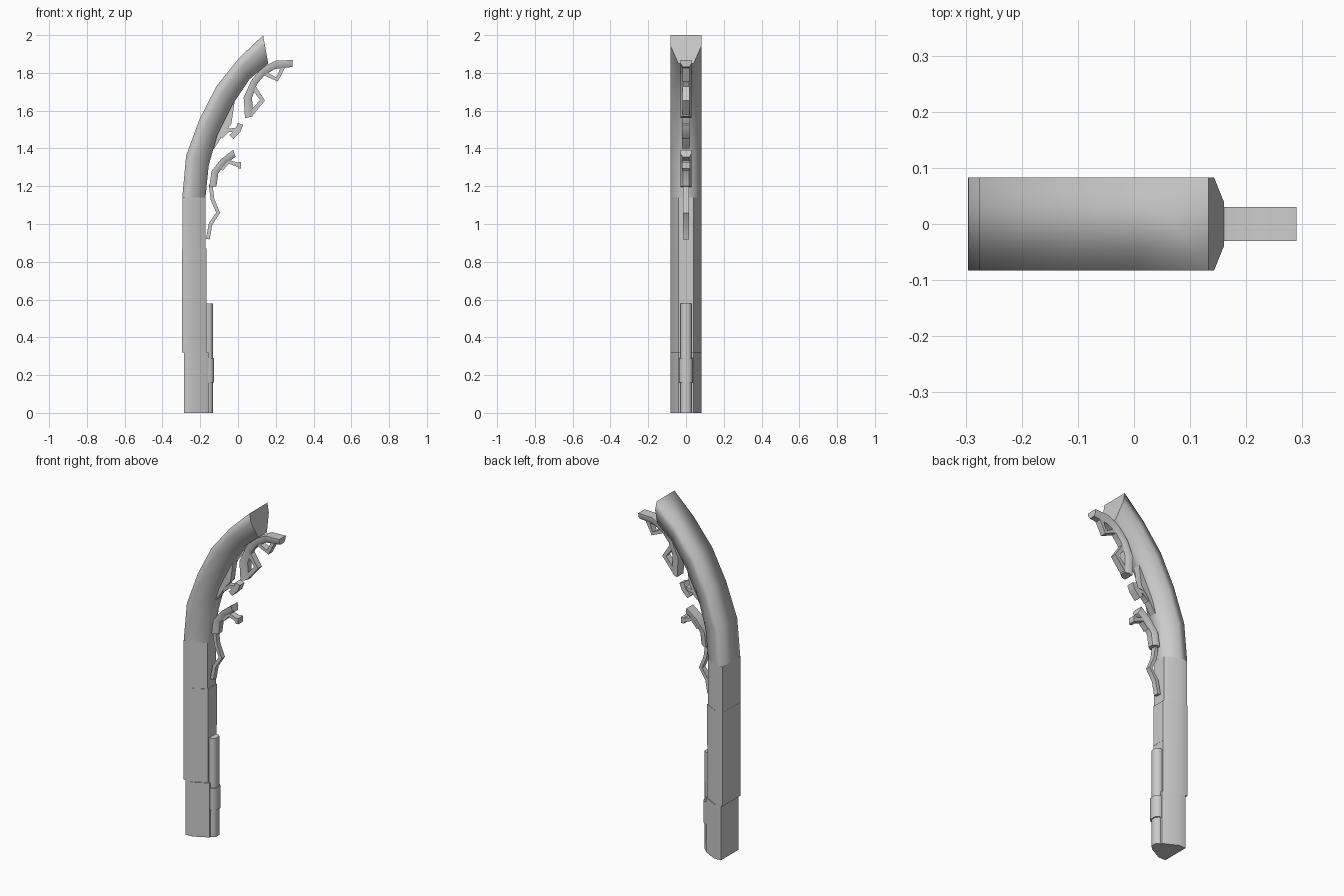
import bpy, bmesh, math
from mathutils import Vector

cube = bpy.data.objects.get("Cube")
if cube:
    bpy.data.objects.remove(cube, do_unlink=True)

stone = bpy.data.materials.new("grey_stone")
stone.use_nodes = True
GREY = (0.6, 0.6, 0.6, 1)
stone.diffuse_color = GREY
stone.node_tree.nodes["Principled BSDF"].inputs["Base Color"].default_value = GREY

# Cross-sections: (depth from outer to inner edge, half width)
PIER = [(0, .083), (.36, .083), (1, .04)]
BAND = [(0, .03), (.5, .03), (1, .017)]
ROD = [(0, .03), (.6, .03), (1, .016)]


def slab(half):
    return [(0, half), (1, half)]


def loft(name, outer, inner, section, round_corners=False):
    """Sweep a symmetric section along paired outer and inner (x, z) edges."""
    ring = [(t, -w) for t, w in section] + [(t, w) for t, w in reversed(section)]
    bm = bmesh.new()
    rows = []
    for o, i in zip(outer, inner):
        o, i = Vector(o), Vector(i)
        row = []
        for t, y in ring:
            p = o.lerp(i, t)
            row.append(bm.verts.new((p.x, y, p.y)))
        rows.append(row)
    n = len(ring)
    for a, b in zip(rows, rows[1:]):
        for k in range(n):
            bm.faces.new((a[k], a[(k + 1) % n], b[(k + 1) % n], b[k]))
    caps = [bm.faces.new(rows[0]), bm.faces.new(rows[-1])]
    bmesh.ops.recalc_face_normals(bm, faces=bm.faces)
    if round_corners:
        for f in bm.faces:
            f.smooth = f not in caps
        for f in caps:
            for e in f.edges:
                e.smooth = False
    mesh = bpy.data.meshes.new(name)
    bm.to_mesh(mesh)
    bm.free()
    mesh.materials.append(stone)
    obj = bpy.data.objects.new(name, mesh)
    bpy.context.collection.objects.link(obj)
    if not round_corners:
        bpy.ops.object.select_all(action='DESELECT')
        obj.select_set(True)
        bpy.context.view_layer.objects.active = obj
        bpy.ops.object.shade_smooth_by_angle(angle=math.radians(50))
    return obj


def upright(name, x0, x1, z0, z1, section):
    return loft(name, [(x0, z0), (x0, z1)], [(x1, z0), (x1, z1)], section)


def bar(name, path, width, section):
    """Bar of even width following a centre line."""
    pts = [Vector(p) for p in path]
    left, right = [], []
    for k, p in enumerate(pts):
        d = (pts[min(k + 1, len(pts) - 1)] - pts[max(k - 1, 0)]).normalized()
        side = Vector((-d.y, d.x)) * width / 2
        left.append(p + side)
        right.append(p - side)
    return loft(name, left, right, section)


# Pier
upright("pier_base", -.285, -.157, 0, .32, PIER)
upright("pier_lower", -.296, -.167, .32, .63, PIER)
upright("pier_middle", -.296, -.166, .63, .87, PIER)
upright("pier_upper", -.295, -.172, .87, 1.14, PIER)

# Curved arch rib
loft("arch_rib",
     [(-.295, 1.14), (-.275, 1.36), (-.204, 1.555), (-.114, 1.73), (.007, 1.88), (.133, 2)],
     [(-.172, 1.14), (-.155, 1.31), (-.11, 1.47), (-.03, 1.63), (.06, 1.765), (.16, 1.85)],
     PIER, True)

# Attached shaft on the inner face
upright("inner_shaft", -.17, -.133, 0, .58, ROD)
upright("shaft_collar", -.17, -.127, .16, .29, [(0, .036), (.6, .036), (1, .02)])

# Upper tracery
loft("upper_tracery_band",
     [(.29, 1.868), (.2, 1.865), (.13, 1.83), (.07, 1.76), (.03, 1.67), (.037, 1.56)],
     [(.288, 1.832), (.195, 1.82), (.14, 1.788), (.1, 1.74), (.075, 1.67), (.077, 1.57)],
     BAND)
bar("upper_cusp_low", [(.085, 1.72), (.13, 1.655), (.07, 1.585)], .025, slab(.018))
bar("upper_cusp_high", [(.145, 1.795), (.207, 1.765), (.238, 1.83)], .022, slab(.018))

# Web and bud of the middle tracery
loft("middle_web",
     [(-.14, 1.39), (-.11, 1.48), (-.06, 1.58), (-.02, 1.66)],
     [(-.125, 1.4), (-.075, 1.48), (-.035, 1.53), (-.015, 1.67)], slab(.02))
bar("middle_stem", [(-.09, 1.46), (-.055, 1.495), (-.01, 1.5)], .02, slab(.017))
bar("middle_bud", [(.013, 1.53), (0, 1.495), (-.035, 1.46)], .03, slab(.022))

# Lower tracery
loft("lower_tracery_band",
     [(-.025, 1.393), (-.088, 1.345), (-.14, 1.28), (-.152, 1.197)],
     [(-.013, 1.355), (-.062, 1.322), (-.104, 1.27), (-.114, 1.2)], BAND)
bar("lower_branch", [(-.09, 1.29), (-.05, 1.33), (.008, 1.31)], .022, slab(.018))
bar("lower_branch_tip", [(.008, 1.327), (.008, 1.293)], .018, slab(.022))
bar("lower_cusp", [(-.145, 1.21), (-.135, 1.13), (-.105, 1.06), (-.145, 1), (-.16, .92)],
    .02, slab(.015))
